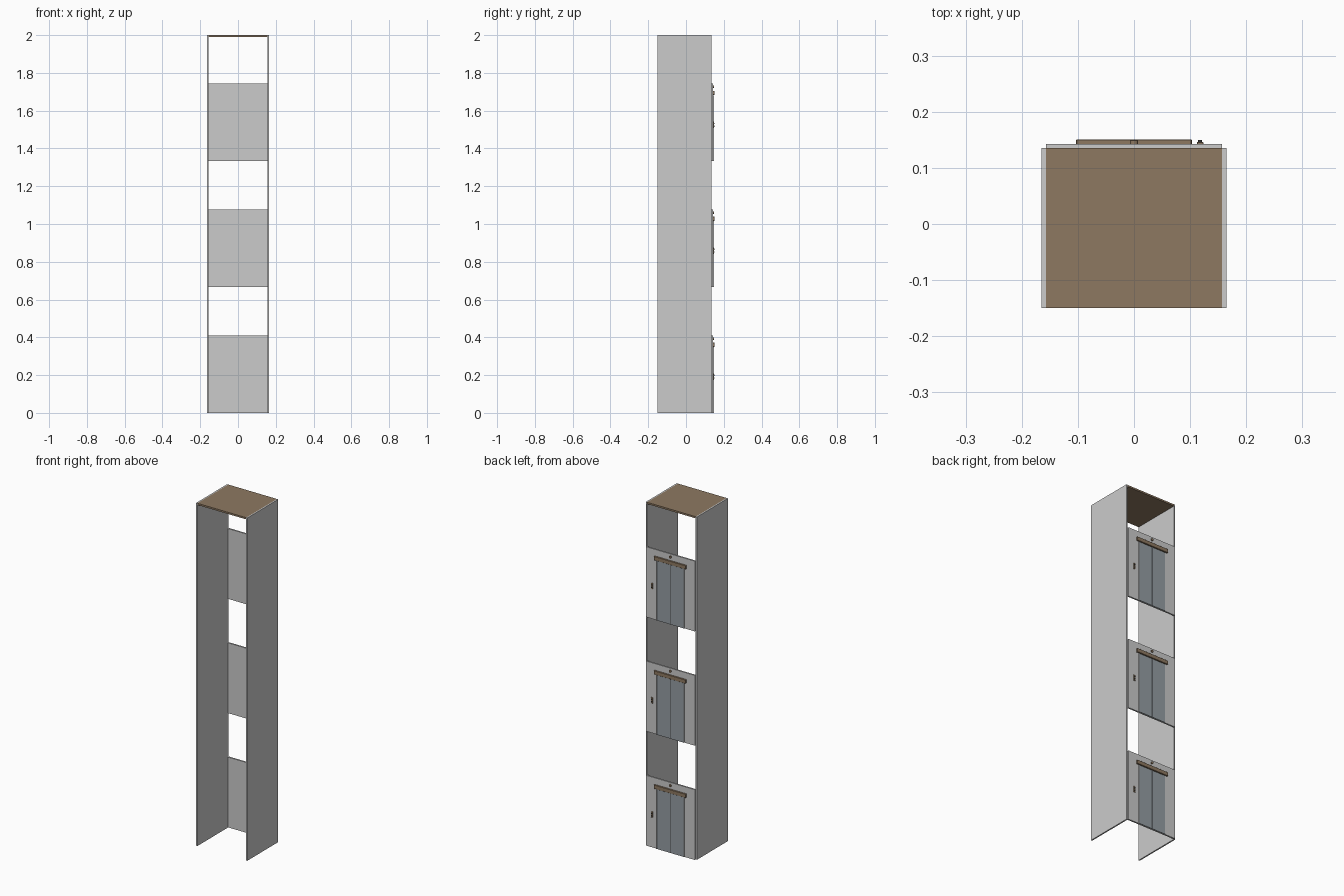
import bpy

if "Cube" in bpy.data.objects:
    bpy.data.objects.remove(bpy.data.objects["Cube"])


def material(name, color):
    m = bpy.data.materials.new(name)
    m.diffuse_color = color
    m.use_nodes = True
    m.node_tree.nodes["Principled BSDF"].inputs["Base Color"].default_value = m.diffuse_color
    return m


bronze = material("bronze", (0.27, 0.19, 0.12, 1))
steel = material("blue_steel", (0.30, 0.34, 0.37, 1))
dark = material("dark", (0.06, 0.06, 0.06, 1))


def box(name, x, y, z, mat=None, bevel=0):
    """Box spanning the (min, max) ranges given on each axis."""
    bpy.ops.mesh.primitive_cube_add(size=1, location=[sum(r) / 2 for r in (x, y, z)])
    ob = bpy.context.object
    ob.name = name
    ob.scale = [r[1] - r[0] for r in (x, y, z)]
    bpy.ops.object.transform_apply(location=False, rotation=False, scale=True)
    if mat:
        ob.data.materials.append(mat)
    if bevel:
        b = ob.modifiers.new("bevel", 'BEVEL')
        b.width = bevel
        b.segments = 1
    return ob


def disc(name, x, y, z, radius, depth, mat):
    """Short cylinder facing the rear."""
    bpy.ops.mesh.primitive_cylinder_add(vertices=16, radius=radius, depth=depth,
                                        location=(x, y, z), rotation=(1.570796, 0, 0))
    ob = bpy.context.object
    ob.name = name
    ob.data.materials.append(mat)


# Shaft side walls and roof
for side, label in ((-1, "left"), (1, "right")):
    xs = sorted((side * 0.157, side * 0.165))
    box(label + "_shaft_wall", xs, (-0.15, 0.135), (0, 2))
box("shaft_roof", (-0.157, 0.157), (-0.15, 0.135), (1.99, 2), bronze)

# Three identical landings
for i in range(3):
    z = i * 2 / 3
    n = f"_{i + 1}"
    # Landing wall
    box("landing_wall" + n, (-0.157, 0.157), (0.134, 0.143), (z, z + 0.41))
    # Sliding door leaves, with a dark seam between and slim jambs outside
    for side, label in ((-1, "left"), (1, "right")):
        box(label + "_door_leaf" + n, sorted((side * 0.0015, side * 0.086)),
            (0.142, 0.1455), (z, z + 0.348), steel)
        box(label + "_door_jamb" + n, sorted((side * 0.086, side * 0.090)),
            (0.142, 0.147), (z, z + 0.348))
    box("door_seam" + n, (-0.0015, 0.0015), (0.142, 0.1445), (z, z + 0.348), dark)
    # Door header rail
    box("door_header" + n, (-0.103, 0.103), (0.142, 0.151),
        (z + 0.350, z + 0.372), bronze, 0.001)
    # Floor indicator above the header
    disc("floor_indicator" + n, 0, 0.1455, z + 0.393, 0.007, 0.007, bronze)
    # Call button plate with two buttons
    box("call_plate" + n, (0.112, 0.124), (0.142, 0.146),
        (z + 0.175, z + 0.209), bronze, 0.001)
    for dz in (0.185, 0.199):
        disc("call_button" + n, 0.118, 0.1475, z + dz, 0.0035, 0.005, dark)
